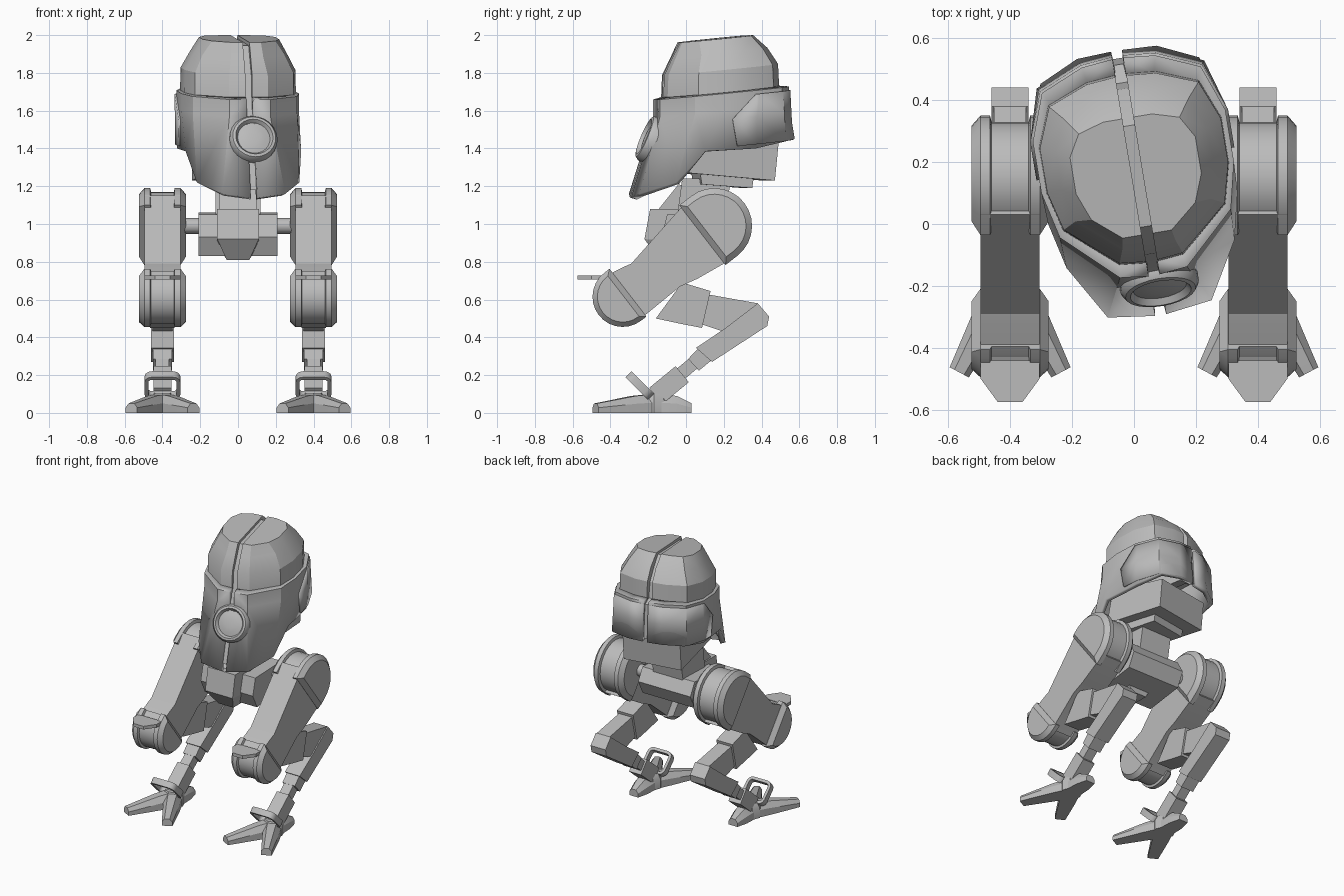
import bpy, bmesh, math
from mathutils import Matrix, Vector

if "Cube" in bpy.data.objects:
    bpy.data.objects.remove(bpy.data.objects["Cube"], do_unlink=True)

GREY = (0.5, 0.5, 0.5, 1)
mat = bpy.data.materials.new("plain grey")
mat.use_nodes = True
mat.diffuse_color = GREY
mat.node_tree.nodes["Principled BSDF"].inputs["Base Color"].default_value = GREY

HEAD = Matrix.Translation((0.012, 0.15, 0)) @ Matrix.Rotation(math.radians(9.5), 4, 'Z')
GAP = 0.018    # half width of the seam over the head


def loft(name, rings, matrix=Matrix(), closed=True, wrap=False, mirror=False, shell=0, smooth=25):
    """Skin a stack of equal-length point rings into one object."""
    bm = bmesh.new()
    rows = [[bm.verts.new(p) for p in ring] for ring in rings]
    n = len(rows[0])
    for a, b in zip(rows, rows[1:] + rows[:1] if wrap else rows[1:]):
        for i in range(n if closed else n - 1):
            j = (i + 1) % n
            bm.faces.new((a[i], a[j], b[j], b[i]))
    if closed and not wrap:
        bm.faces.new(rows[0])
        bm.faces.new(rows[-1])
    bmesh.ops.recalc_face_normals(bm, faces=bm.faces)
    mesh = bpy.data.meshes.new(name)
    bm.to_mesh(mesh)
    bm.free()
    mesh.materials.append(mat)
    ob = bpy.data.objects.new(name, mesh)
    bpy.context.collection.objects.link(ob)
    ob.matrix_world = matrix
    if shell:
        mod = ob.modifiers.new("thickness", 'SOLIDIFY')
        mod.thickness, mod.offset = shell, -1
    if mirror:
        ob.modifiers.new("other half", 'MIRROR')
    bpy.ops.object.select_all(action='DESELECT')
    ob.select_set(True)
    bpy.context.view_layer.objects.active = ob
    bpy.ops.object.shade_smooth_by_angle(angle=math.radians(smooth))


def prism(name, profile, half, cx=0, matrix=Matrix()):
    """Extrude a (y, z) profile sideways."""
    loft(name, [[(cx + s * half, y, z) for y, z in profile] for s in (-1, 1)], matrix)


def beam(name, a, b, ta, tb, half, cx=0):
    """Tapered bar between two (y, z) points."""
    a, b = Vector(a), Vector(b)
    d = (b - a).normalized()
    side = Vector((-d.y, d.x))
    prism(name, [a + side * ta, b + side * tb, b - side * tb, a - side * ta], half, cx)


def lathe(name, steps, matrix, n=24):
    """Stack circles given as (radius, height)."""
    loft(name, [[(r * math.cos(k * math.tau / n), r * math.sin(k * math.tau / n), h)
                 for k in range(n)] for r, h in steps], matrix, smooth=35)


# ---- head: half outline around the helmet, mirrored across the seam ----
outline = [(GAP, -.32), (.11, -.31), (.28, -.15), (.315, 0),
           (.315, .17), (.26, .32), (.12, .38), (GAP, .39)]
crown = [(GAP, -.185), (.08, -.185), (.17, -.11), (.205, -.02),
         (.205, .1), (.165, .17), (.08, .195), (GAP, .195)]


def ring(sx, sy, z, pts=outline):
    """Scaled copy of an outline, rising a little towards the back."""
    return [(GAP if x == GAP else x * sx, y * sy, z + .1 * y * sy) for x, y in pts]


loft("dome", [ring(.95, .87, 1.66), ring(.94, .85, 1.815), ring(.79, .71, 1.905),
              ring(1, 1, 1.98, crown)], HEAD, mirror=True)

hem = [(GAP, -.45, 1.14), (.17, -.43, 1.16), (.275, -.25, 1.22), (.31, -.1, 1.385),
       (.312, .17, 1.4), (.26, .35, 1.44), (.13, .41, 1.45), (GAP, .415, 1.45)]
loft("face_mask", [ring(.9, .85, 1.7), ring(1, 1, 1.69), ring(1, 1, 1.6), hem],
     HEAD, closed=False, mirror=True, shell=.035)


# ---- back guard: thin raised plate around the rear, with an angled front edge ----
def guard_side(y):
    return .324 - max(0, y - .17) * .38


guard = []
for scale, z, front in ((1.02, 1.67, .17), (1.035, 1.55, .045), (1.055, 1.405, .07)):
    corner = max(.175, front + .02)
    row = [(guard_side(front), front), (guard_side(corner), corner)]
    row += [(GAP if x == GAP else x * scale, y * scale) for x, y in outline[5:]]
    guard.append([(x, y, z + .1 * y) for x, y in row])
loft("back_guard", guard, HEAD, closed=False, mirror=True, shell=.02)

prism("seam_core", [(-.42, 1.18), (-.3, 1.59), (-.26, 1.67), (-.25, 1.78), (-.2, 1.87),
                    (-.16, 1.945), (.17, 1.98), (.24, 1.9), (.29, 1.83), (.31, 1.72),
                    (.37, 1.7), (.39, 1.46), (.3, 1.5), (-.25, 1.5), (-.38, 1.18)],
      .03, 0, HEAD)

# eye: raised rim with a recessed, slightly domed lens
eye_matrix = HEAD @ Matrix.Translation((0.012, -.35, 1.45)) @ Matrix.Rotation(math.radians(67), 4, 'X')
lathe("eye_rim", [(.128, -.05), (.128, .01), (.115, .03), (.1, .033), (.087, .013),
                  (.06, .02), (.03, .024)], eye_matrix)

# ---- neck ----
prism("neck_box", [(-.12, 1.5), (.31, 1.43), (.29, 1.23), (-.17, 1.27)], .21, 0, HEAD)
prism("neck_plate", [(-.1, 1.27), (.19, 1.26), (.18, 1.19), (-.09, 1.21)], .14, 0, HEAD)
prism("neck_post", [(-.02, 1.24), (.24, 1.24), (.2, 1.02), (-.05, 1.02)], .12)

# ---- pelvis: central nose narrowing downwards, flanked by a wide block ----
nose = [[(-w, y, z) for y, z in rim] + [(w, y, z) for y, z in reversed(rim)]
        for w, rim in ((.11, ((-.19, 1.08), (.05, 1.08))), (.11, ((-.22, .92), (.05, .9))),
                       (.06, ((-.14, .81), (.05, .81))))]
loft("pelvis_nose", nose)
prism("neck_brace", [(-.16, 1.06), (-.04, 1.21), (.03, 1.19), (.03, 1.04)], .1)
prism("pelvis_block", [(-.13, .93), (-.1, 1.05), (.2, 1.06), (.25, .97), (.2, .87), (-.08, .83)], .21)

# ---- legs ----
UP, LOW = Vector((.15, .99)), Vector((-.335, .615))
axis = (UP - LOW).normalized()


def end_cap(name, centre, direction, radius, back, cx):
    """Half drum with chamfered flanges, a sunken middle band and a short collar."""
    across = Vector((-direction.y, direction.x))
    rings = []
    steps = ((-.124, .84, .03), (-.096, 1, 0), (-.065, 1, 0), (-.06, .9, 0),
             (.06, .9, 0), (.065, 1, 0), (.096, 1, 0), (.124, .84, .03))
    for x, k, inset in steps:
        r = radius * k
        arc = [math.pi * (i / 14 - .5) for i in range(15)]
        loop = [(r * math.cos(a), r * math.sin(a)) for a in arc]
        loop += [(inset - back, r), (inset - back, -r)]
        spots = [centre + direction * u + across * v for u, v in loop]
        rings.append([(cx + x, p.x, p.y) for p in spots])
    loft(name, rings)


for side, word in ((1, "left_"), (-1, "right_")):
    cx = .4 * side
    axle = Matrix.Translation((side * .25, .13, .99)) @ Matrix.Rotation(math.pi / 2, 4, 'Y')
    lathe(word + "hip_axle", [(.042, -.08), (.042, .08)], axle, 12)

    # thigh
    prism(word + "thigh", [(-.445, .715), (-.325, .775), (-.29, .79), (.03, 1.15),
                           (.15, 1.0), (.27, .83), (.06, .71), (-.03, .67), (-.25, .49),
                           (-.35, .6)], .095, cx)
    end_cap(word + "hip_cap", UP, axis, .2, .08, cx)
    end_cap(word + "knee_cap", LOW, -axis, .16, .035, cx)
    plate = [(-.095, -.44), (-.095, -.5), (-.04, -.575), (.04, -.575), (.095, -.5), (.095, -.44)]
    loft(word + "knee_plate", [[(cx + x, y, z) for x, y in plate] for z in (.705, .728)])

    # shin linkage
    prism(word + "upper_link", [(-.16, .5), (-.02, .69), (.13, .645), (.085, .45), (-.02, .47)], .065, cx)
    prism(word + "rear_link", [(.1, .63), (.38, .58), (.3, .45), (.2, .43), (.08, .47)], .052, cx)
    prism(word + "shin", [(.38, .58), (.44, .51), (.43, .46), (.138, .27), (.053, .344), (.21, .45)], .06, cx)
    beam(word + "shin_collar", (.1, .31), (.04, .255), .047, .042, .05, cx)
    beam(word + "shin_rod", (.06, .28), (-.06, .18), .034, .034, .036, cx)
    beam(word + "ankle_block", (-.02, .205), (-.16, .09), .055, .055, .048, cx)

    # ankle loop: tilted frame with rounded corners
    hoop = []
    for qx, qy, start in ((1, 1, 0), (-1, 1, 90), (-1, -1, 180), (1, -1, 270)):
        for step in (0, 30, 60, 90):
            a = math.radians(start + step)
            ux, uy = math.cos(a), math.sin(a)
            hoop.append([(qx * .055 + ux * r, qy * .045 + uy * r, lift)
                         for r, lift in ((.04, -.022), (.04, .022), (.02, .022), (.02, -.022))])
    tilt = Matrix.Translation((cx, -.245, .145)) @ Matrix.Rotation(math.radians(-45), 4, 'X')
    loft(word + "ankle_loop", hoop, tilt, wrap=True, smooth=35)

    # foot: hub with two splayed front toes and one heel toe
    hub = Matrix.Translation((cx, -.17, 0))
    lathe(word + "foot_hub", [(.075, 0), (.075, .07), (.055, .105)], hub, 8)
    for toe, angle, length, tip in (("outer_toe", 28, .35, .05), ("inner_toe", -28, .35, .05),
                                    ("heel_toe", 180, .2, .05)):
        m = hub @ Matrix.Rotation(math.radians(angle * side), 4, 'Z')
        rings = [[(-w, -d, 0), (w, -d, 0), (w, -d, h * .55), (w * .5, -d, h), (-w * .5, -d, h), (-w, -d, h * .55)]
                 for d, w, h in ((0, .06, .1), (.12, .055, .09), (length, .035, tip))]
        loft(word + toe, rings, m)
